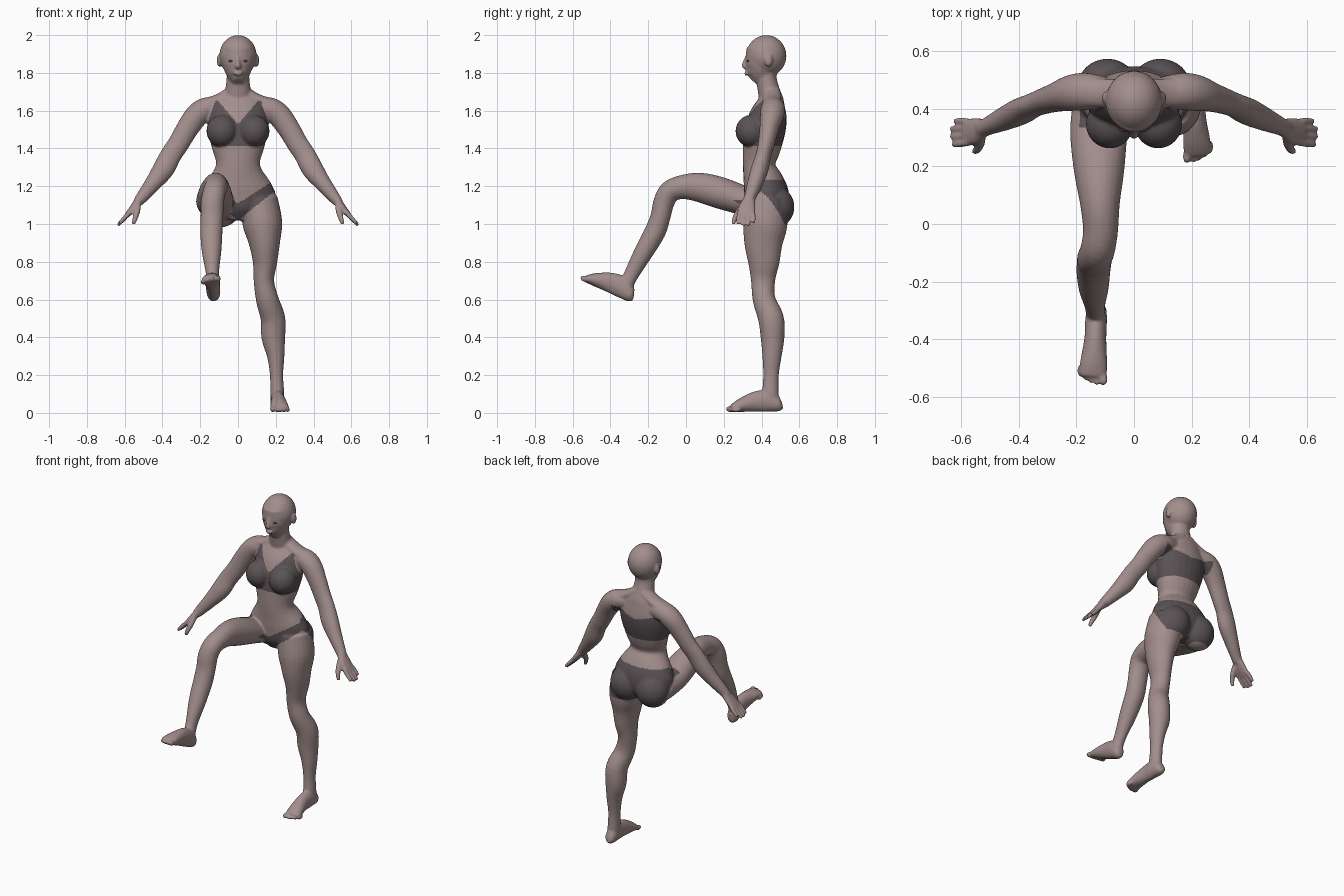
import bpy, bmesh, math
from mathutils import Vector, Matrix

X, Y = Vector((1, 0, 0)), Vector((0, 1, 0))
bm = bmesh.new()


def material(name, rgb):
    m = bpy.data.materials.new(name)
    m.diffuse_color = (*rgb, 1)
    return m


def catmull(a, b, c, d, t):
    return 0.5 * (2 * b + (c - a) * t + (2 * a - 5 * b + 4 * c - d) * t * t
                  + (3 * b - a - 3 * c + d) * t ** 3)


def loft(rings, ref=X, mat=None, steps=4, seg=24):
    """Closed tube through rings (x, y, z, radius along ref, radius across)."""
    mat = mat or Matrix()
    r = [rings[0]] + list(rings) + [rings[-1]]
    pts = []
    for i in range(1, len(r) - 2):
        for s in range(steps):
            pts.append([catmull(*q, s / steps) for q in zip(r[i - 1], r[i], r[i + 1], r[i + 2])])
    pts.append(list(rings[-1]))
    loops = []
    for i, p in enumerate(pts):
        a, b = pts[max(i - 1, 0)], pts[min(i + 1, len(pts) - 1)]
        t = (Vector(b[:3]) - Vector(a[:3])).normalized()
        u = (ref - t * ref.dot(t)).normalized()
        v = t.cross(u)
        loops.append([bm.verts.new(mat @ (Vector(p[:3])
                      + u * p[3] * math.cos(k * math.tau / seg)
                      + v * p[4] * math.sin(k * math.tau / seg))) for k in range(seg)])
    for a, b in zip(loops, loops[1:]):
        for k in range(seg):
            n = (k + 1) % seg
            bm.faces.new((a[k], a[n], b[n], b[k]))
    bm.faces.new(loops[0][::-1])
    bm.faces.new(loops[-1])


def ball(c, r, mat=None, target=None):
    m = (mat or Matrix()) @ Matrix.Translation(c) @ Matrix.Diagonal((*r, 1))
    bmesh.ops.create_uvsphere(target or bm, u_segments=24, v_segments=16, radius=1, matrix=m)


# Torso and neck
loft([(0, .43, 1.02, .06, .07), (0, .43, 1.08, .165, .11), (0, .428, 1.15, .20, .118),
      (0, .41, 1.22, .172, .108), (0, .387, 1.31, .117, .086), (0, .40, 1.40, .138, .10),
      (0, .42, 1.50, .16, .107), (0, .437, 1.58, .16, .098), (0, .45, 1.65, .13, .07),
      (0, .45, 1.69, .085, .055)])
loft([(0, .455, 1.64, .08, .065), (0, .435, 1.72, .066, .057), (0, .425, 1.78, .06, .055),
      (0, .43, 1.84, .06, .06)])

# Head: skull, face, nose, lips
ball((0, .425, 1.89), (.099, .107, .11))
loft([(0, .36, 1.752, .022, .032), (0, .377, 1.775, .05, .062), (0, .395, 1.82, .075, .08),
      (0, .40, 1.87, .085, .084), (0, .405, 1.93, .083, .085)])
loft([(0, .322, 1.885, .009, .01), (0, .312, 1.855, .010, .012), (0, .308, 1.836, .016, .013),
      (0, .318, 1.824, .012, .008)])
ball((0, .319, 1.797), (.026, .010, .012))

# Paired parts of the trunk and arms
for s in (1, -1):
    side = Matrix.Diagonal((s, 1, 1, 1))
    ball((.10, .437, 1.865), (.012, .022, .034), side)            # ear
    ball((.084, .347, 1.492), (.083, .085, .086), side)           # breast
    ball((.092, .475, 1.09), (.105, .099, .108), side)            # buttock
    loft([(.02, .455, 1.705, .045, .035), (.10, .455, 1.66, .05, .03),
          (.18, .455, 1.63, .05, .035)], Y, side)                 # trapezius
    loft([(.08, .455, 1.62, .05, .05), (.16, .46, 1.612, .064, .06), (.215, .455, 1.578, .063, .063),
          (.268, .44, 1.505, .051, .059), (.315, .425, 1.425, .044, .056),
          (.355, .41, 1.365, .041, .056), (.395, .39, 1.29, .046, .057),
          (.45, .365, 1.215, .041, .044), (.51, .338, 1.14, .031, .032),
          (.53, .33, 1.115, .033, .026)], Y, side)                # arm
    loft([(.515, .336, 1.135, .030, .024), (.55, .324, 1.09, .045, .020),
          (.58, .318, 1.055, .045, .015), (.59, .317, 1.045, .038, .011)], Y, side)  # palm
    for k, length in enumerate((.9, 1.0, 1.0, .8)):               # fingers
        o = (k - 1.5) * .023
        loft([(.57, .318 + o, 1.065, .013, .013),
              (.57 + .035 * length, .318 + o * 1.15, 1.065 - .038 * length, .0125, .0125),
              (.57 + .066 * length, .316 + o * 1.2, 1.065 - .072 * length, .009, .009)], Y, side)
    loft([(.53, .31, 1.11, .018, .018), (.535, .278, 1.065, .016, .017),
          (.545, .258, 1.03, .014, .014), (.555, .251, .998, .010, .010)], Y, side)  # thumb

# Standing leg
loft([(.11, .43, 1.13, .10, .11), (.13, .42, 1.0, .105, .117), (.14, .41, .9, .083, .102),
      (.143, .412, .8, .065, .084), (.137, .408, .7, .054, .064), (.155, .413, .6, .06, .06),
      (.185, .45, .5, .065, .068), (.187, .458, .4, .063, .063), (.20, .455, .3, .046, .051),
      (.204, .45, .2, .035, .041), (.208, .447, .1, .037, .044), (.21, .45, .05, .034, .045)])

# Raised leg
loft([(-.11, .43, 1.10, .10, .09), (-.122, .32, 1.12, .10, .078), (-.121, .18, 1.165, .087, .084),
      (-.118, .07, 1.194, .069, .078), (-.116, -.02, 1.195, .061, .064),
      (-.125, -.085, 1.172, .060, .058), (-.136, -.117, 1.115, .061, .056),
      (-.138, -.135, 1.04, .060, .053), (-.141, -.163, .96, .059, .056),
      (-.140, -.222, .855, .052, .051), (-.136, -.28, .75, .036, .041),
      (-.133, -.308, .69, .034, .036), (-.132, -.315, .64, .03, .036)])

# Feet: flat one and a copy tilted onto the raised ankle
tilt = (Matrix.Translation((-.132, -.323, .588)) @ Matrix.Rotation(math.radians(-25), 4, 'X')
        @ Matrix.Diagonal((-1, 1, 1, 1)) @ Matrix.Translation((-.21, -.48, 0)))
for m in (Matrix(), tilt):
    loft([(.207, .51, .045, .016, .02), (.207, .49, .044, .033, .038), (.21, .43, .062, .038, .057),
          (.212, .37, .06, .038, .054), (.217, .30, .043, .046, .039), (.22, .26, .03, .049, .026),
          (.222, .24, .022, .044, .018)], X, m)
    for k in range(5):                                            # toes, big toe inside
        r = .016 if k == 0 else .0115
        ball((.188 + .004 * (k == 0) * -1 + k * .019, .234 + .0035 * k * k * .6, r + .004),
             (r * .95, .024, r), m)

# Fuse all parts into one smooth skin
bmesh.ops.recalc_face_normals(bm, faces=bm.faces)
src = bpy.data.meshes.new("body")
bm.to_mesh(src)
bm.free()
body = bpy.data.objects.new("body", src)
bpy.context.collection.objects.link(body)
rm = body.modifiers.new("fuse", 'REMESH')
rm.mode = 'VOXEL'
rm.voxel_size = .0065
sm = body.modifiers.new("soften", 'SMOOTH')
sm.factor = .5
sm.iterations = 5
mesh = bpy.data.meshes.new_from_object(body.evaluated_get(bpy.context.evaluated_depsgraph_get()))
body.modifiers.clear()
body.data = mesh
mesh.materials.clear()
mesh.materials.append(material("skin", (.36, .27, .263)))
cloth = material("dark cloth", (.105, .086, .091))
mesh.materials.append(cloth)


def in_top(x, y, z):
    """Sports top: front panel with V neck and straps, band at the back."""
    if not (1.412 < z < 1.655 and x < .178):
        return False
    if y > .45:
        return z < 1.55 + .25 * x
    return z < 1.53 + 1.15 * x and x < .176 - max(0, z - 1.49) * .34


def in_briefs(x, y, z, raised):
    """Briefs: V-shaped waist, leg holes falling towards the back."""
    if raised and x > .03 and y < .335 or x > .24:
        return False
    back = max(0, y - .40)
    top = min(1.235, 1.11 + .63 * x + 1.5 * back)
    return max(1.0, 1.02 + .8 * x - 1.4 * back) < z < top


for f in mesh.polygons:
    x, y, z = f.center
    f.use_smooth = True
    f.material_index = int(in_top(abs(x), y, z) or in_briefs(abs(x), y, z, x < 0))

# Eyes
eb = bmesh.new()
for s in (1, -1):
    ball((s * .036, .329, 1.863), (.015, .008, .006), None, eb)
em = bpy.data.meshes.new("eyes")
eb.to_mesh(em)
eb.free()
em.materials.append(cloth)
for f in em.polygons:
    f.use_smooth = True
bpy.context.collection.objects.link(bpy.data.objects.new("eyes", em))
